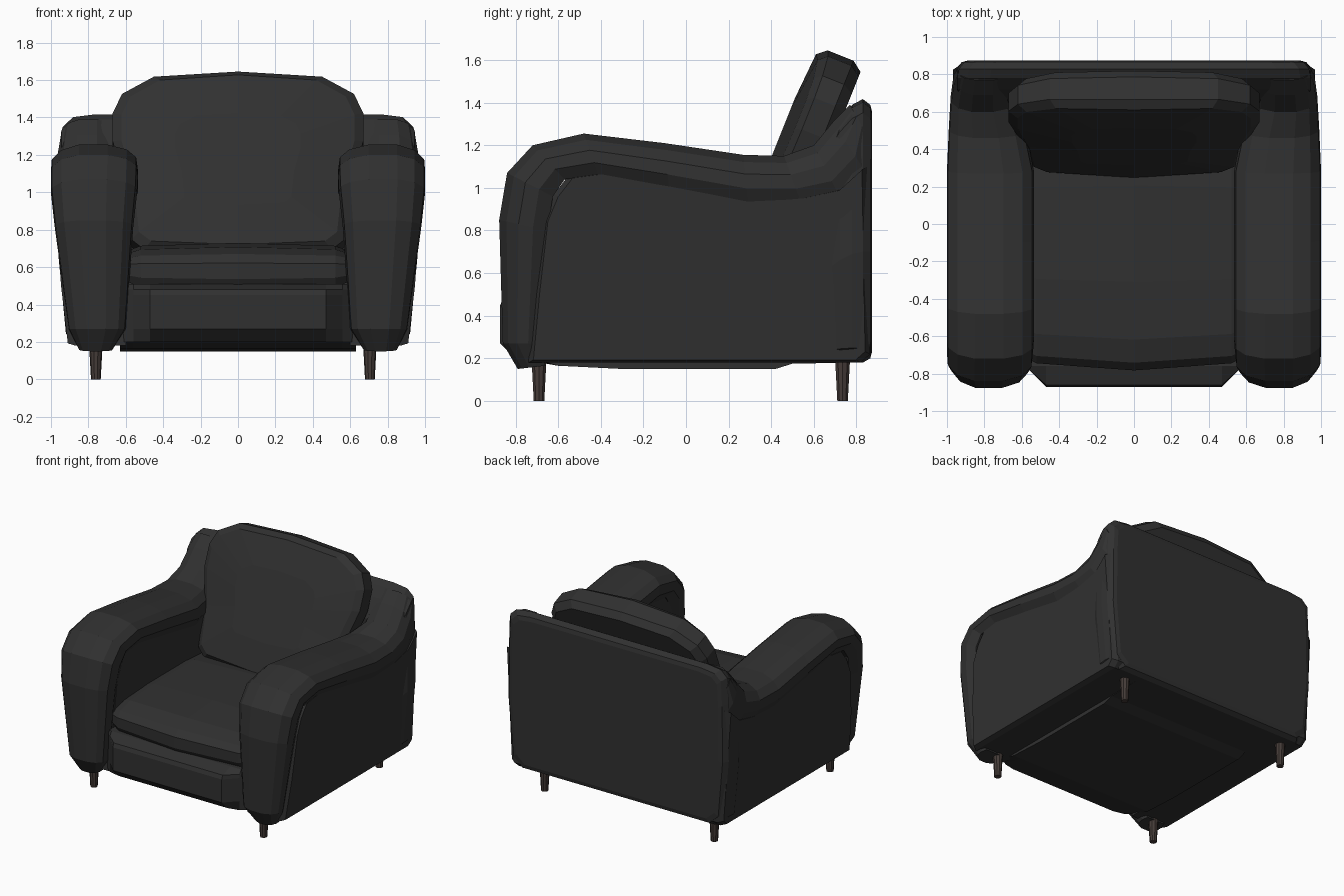
import bpy, bmesh, math


def material(name, col):
    m = bpy.data.materials.new(name)
    m.diffuse_color = (*col, 1)
    return m


LEATHER = material("dark_leather", (0.03, 0.03, 0.03))
WOOD = material("leg_wood", (0.06, 0.045, 0.04))


def loft(name, rings, mat=LEATHER, mirror=False):
    """Bridge rings of equal point count and cap both ends."""
    bm = bmesh.new()
    vs = [[bm.verts.new(p) for p in r] for r in rings]
    n = len(rings[0])
    for a, b in zip(vs, vs[1:]):
        for i in range(n):
            j = (i + 1) % n
            bm.faces.new((a[i], a[j], b[j], b[i]))
    bm.faces.new(vs[0][::-1])
    bm.faces.new(vs[-1])
    bmesh.ops.recalc_face_normals(bm, faces=bm.faces)
    me = bpy.data.meshes.new(name)
    bm.to_mesh(me)
    bm.free()
    me.materials.append(mat)
    ob = bpy.data.objects.new(name, me)
    bpy.context.collection.objects.link(ob)
    if mirror:
        ob.modifiers.new("mirror", 'MIRROR')
    return ob


def both(half):
    """Close a right-hand outline with its mirror image."""
    return half + [(-x, z) for x, z in reversed(half) if x > 0]


# Padded arm roll: (outer y, z, inner y, z, x inside, x outside) along the path
path = [(-0.79, 0.15, -0.66, 0.165, 0.67, 0.85),
        (-0.86, 0.27, -0.69, 0.27, 0.60, 0.905),
        (-0.877, 0.85, -0.65, 0.80, 0.56, 0.98),
        (-0.84, 1.07, -0.625, 0.96, 0.54, 1.0),
        (-0.72, 1.20, -0.57, 1.04, 0.535, 1.0),
        (-0.48, 1.255, -0.41, 1.06, 0.535, 1.0),
        (-0.10, 1.21, -0.08, 1.00, 0.535, 1.0),
        (0.27, 1.155, 0.29, 0.93, 0.535, 1.0),
        (0.46, 1.15, 0.54, 0.93, 0.58, 0.99),
        (0.60, 1.20, 0.72, 0.96, 0.63, 0.98),
        (0.69, 1.31, 0.84, 1.08, 0.64, 0.965),
        (0.77, 1.39, 0.85, 1.25, 0.65, 0.945)]
section = [(0.08, 0), (0, 0.3), (0.02, 0.65), (0.13, 0.87), (0.35, 1),
           (0.68, 1), (0.88, 0.85), (0.99, 0.6), (1, 0.3), (0.92, 0)]
loft("arm_roll", [[(xi + (xo - xi) * u, iy + (oy - iy) * t, iz + (oz - iz) * t)
                   for u, t in section] for oy, oz, iy, iz, xi, xo in path], mirror=True)

# Upholstered side panels below the roll
panel = [(-0.74, 0.18), (-0.71, 0.5), (-0.67, 0.85), (-0.62, 0.97), (-0.55, 1.06),
         (-0.4, 1.08), (-0.08, 1.03), (0.29, 0.96), (0.56, 0.96), (0.74, 1.0),
         (0.85, 1.1), (0.865, 0.22), (0.82, 0.18)]
rings = []
for xb, xt, s in [(0.60, 0.575, 1), (0.87, 0.93, 1), (0.91, 0.967, 0.97)]:
    rings.append([(xb + (xt - xb) * min(1, (z - 0.18) / 0.5), 0.05 + (y - 0.05) * s,
                   0.6 + (z - 0.6) * s) for y, z in panel])
loft("side_panel", rings, mirror=True)

# Back shell with rounded edges
shell = both([(0.84, 0.18), (0.92, 0.25), (0.96, 0.7), (0.955, 1.15), (0.945, 1.35),
              (0.89, 1.4), (0.77, 1.415)])
loft("back_shell", [[(x * sx, y, 0.18 + dz + (z - 0.18) * (top - 0.18 - dz) / 1.235)
                     for x, z in shell]
                    for y, sx, top, dz in [(0.64, 0.96, 1.18, 0), (0.72, 1, 1.32, 0),
                                           (0.78, 1, 1.39, 0), (0.83, 0.99, 1.417, 0),
                                           (0.865, 0.96, 1.39, 0.02),
                                           (0.873, 0.93, 1.36, 0.05)]])

# Base frame with front rail
base = [(-0.76, 0.51), (-0.86, 0.48), (-0.872, 0.45), (-0.872, 0.27), (-0.80, 0.20),
        (-0.60, 0.165), (-0.3, 0.15), (0.42, 0.15), (0.50, 0.175), (0.8, 0.18), (0.8, 0.5)]
loft("base_frame", [[(x, max(y, lim), z) for y, z in base]
                    for x, lim in [(-0.63, -0.72), (-0.56, -0.78), (-0.47, -0.88),
                                   (0.47, -0.88), (0.56, -0.78), (0.63, -0.72)]])

# Seat cushion
seat = [(0.5, 0.5), (0.5, 0.69), (0.2, 0.72), (-0.3, 0.72), (-0.6, 0.70),
        (-0.72, 0.665), (-0.76, 0.62), (-0.76, 0.54), (-0.73, 0.49)]
loft("seat_cushion", [[(x, y * s, 0.6 + (z - 0.6) * h) for y, z in seat]
                      for x, s, h in [(-0.6, 0.93, 0.7), (-0.52, 0.98, 0.95), (0, 1.03, 1.08),
                                      (0.52, 0.98, 0.95), (0.6, 0.93, 0.7)]])

# Leaning back cushion: outline in (x, height along lean), layered through its thickness
pad = [(0.0, -0.04)] + [(0.5, -0.01), (0.57, 0.05), (0.60, 0.35), (0.67, 0.62), (0.67, 0.78),
                        (0.62, 0.89), (0.45, 0.985)] + [(0.0, 1.01)]
pad += [(-x, s) for x, s in reversed(pad) if x > 0]
lean = math.atan(0.4)
c, sn = math.cos(lean), math.sin(lean)
rings = []
for d, k, bow in [(0.0, 0.5, 0.0), (0.015, 0.93, 0.03), (0.06, 1, 0.02),
                  (0.19, 1, 0), (0.24, 0.93, 0)]:
    ring = []
    for x, s in pad:
        s = 0.48 + (s - 0.48) * k
        dd = d + bow * (abs(x) / 0.6) ** 2
        ring.append((x * k, 0.235 + s * sn + dd * c, 0.73 + s * c - dd * sn))
    rings.append(ring)
loft("back_cushion", rings)

# Tapered wooden legs
for lx in (-0.76, 0.705):
    for ly in (-0.69, 0.735):
        loft("leg", [[(lx + r * math.cos(i * math.pi / 5), ly + r * math.sin(i * math.pi / 5), z)
                      for i in range(10)] for r, z in [(0.026, 0), (0.037, 0.2)]], WOOD)
